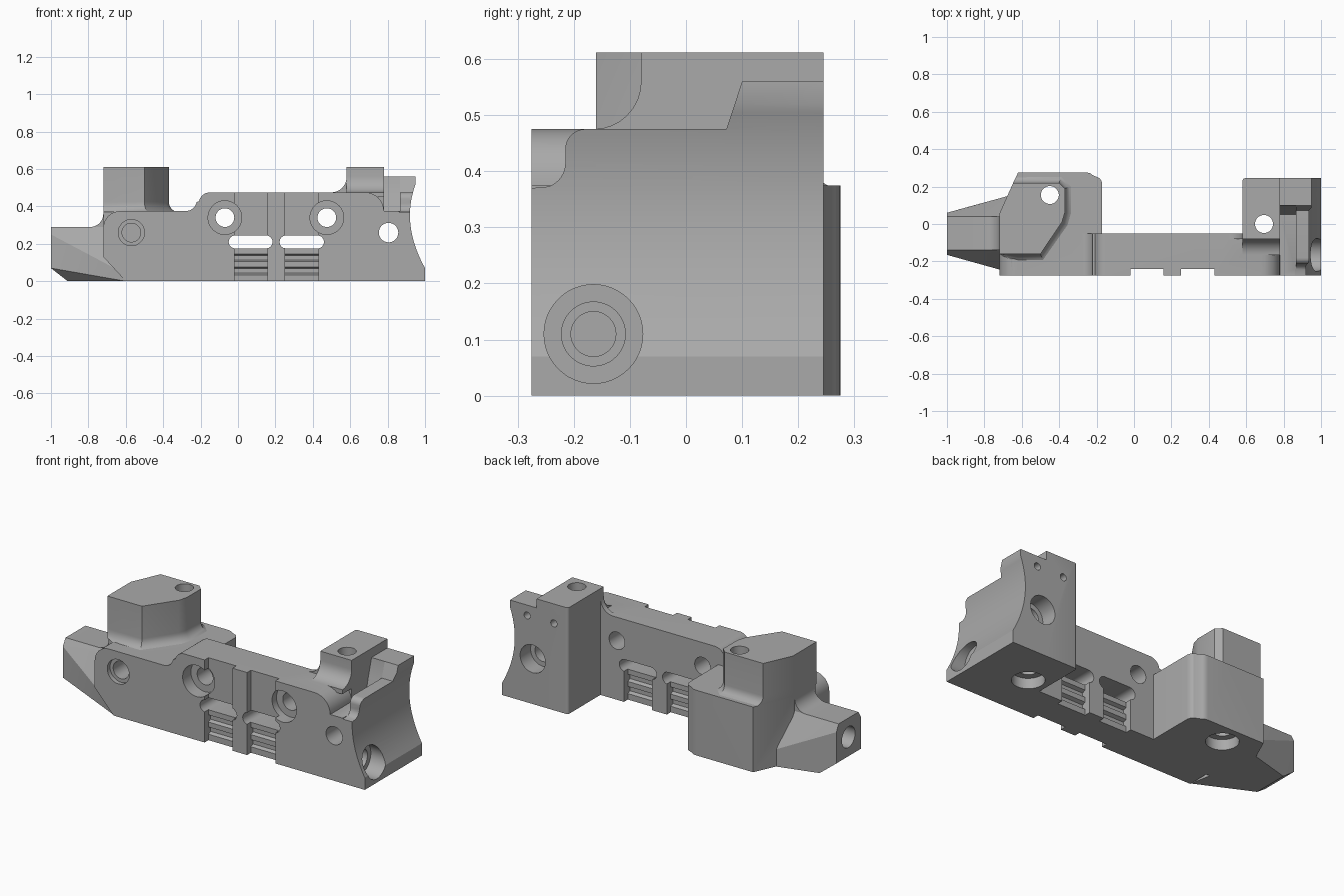
import bpy, bmesh
from math import sin, cos, pi, radians
from mathutils import Vector
from mathutils.geometry import interpolate_bezier

if "Cube" in bpy.data.objects:
    bpy.data.objects.remove(bpy.data.objects["Cube"])

grey = bpy.data.materials.new("plain_grey")
grey.use_nodes = True
grey.diffuse_color = (0.4, 0.4, 0.4, 1)
grey.node_tree.nodes["Principled BSDF"].inputs["Base Color"].default_value = grey.diffuse_color


def make_object(name, bm):
    bmesh.ops.recalc_face_normals(bm, faces=bm.faces)
    mesh = bpy.data.meshes.new(name)
    bm.to_mesh(mesh)
    bm.free()
    mesh.materials.append(grey)
    obj = bpy.data.objects.new(name, mesh)
    bpy.context.collection.objects.link(obj)
    return obj


def loft(name, rings):
    """Closed solid through a stack of rings with equal point counts."""
    bm = bmesh.new()
    loops = [[bm.verts.new(p) for p in ring] for ring in rings]
    count = len(loops[0])
    for low, high in zip(loops, loops[1:]):
        for i in range(count):
            j = (i + 1) % count
            bm.faces.new((low[i], low[j], high[j], high[i]))
    bm.faces.new(loops[0])
    bm.faces.new(loops[-1])
    return make_object(name, bm)


def place(axis, a, b, depth):
    return {"x": (depth, a, b), "y": (a, depth, b), "z": (a, b, depth)}[axis]


def prism(name, axis, outline, low, high):
    return loft(name, [[place(axis, a, b, d) for a, b in outline] for d in (low, high)])


def arc(a, b, radius, start, end, steps=8):
    angles = [radians(start + (end - start) * i / steps) for i in range(steps + 1)]
    return [(a + radius * cos(t), b + radius * sin(t)) for t in angles]


def box(a0, a1, b0, b1):
    return [(a0, b0), (a1, b0), (a1, b1), (a0, b1)]


def apply_boolean(target, other, operation):
    mod = target.modifiers.new("join", "BOOLEAN")
    mod.operation, mod.solver, mod.object = operation, "EXACT", other
    bpy.context.view_layer.objects.active = target
    bpy.ops.object.modifier_apply(modifier=mod.name)
    bpy.data.objects.remove(other)


FRONT, BACK, PLATE_BACK = -.275, .245, -.05

# Long front plate, from the nose end to the towers
outline = ([(-.6, 0), (.8, 0), (.8, .375), (.78, .375)]
           + arc(.68, .375, .1, 0, 90)
           + arc(-.15, .415, .06, 90, 170) + arc(-.28, .435, .06, -10, -90)
           + arc(-.63, .285, .09, 90, 180) + [(-.72, .13)])
body = prism("mount_body", "y", outline, FRONT, PLATE_BACK)

# Right end block with a hollow end face
end_curve = interpolate_bezier(Vector((.95, .52)), Vector((.905, .4)),
                               Vector((.9, .25)), Vector((1, .07)), 24)
end_block = prism("end_block", "y", [(.78, 0), (.78, .56), (.95, .56)]
                  + [tuple(p) for p in end_curve] + [(1, 0)], FRONT, BACK)
ridge = ([(-.3, .37), (FRONT, .37)] + arc(-.26, .415, .045, -70, 0)
         + arc(-.18, .44, .035, 180, 90)
         + [(.072, .475), (.1, .56), (.3, .56), (.3, .7), (-.3, .7)])
apply_boolean(end_block, prism("ridge_cut", "x", ridge, .86, 1.1), "DIFFERENCE")
pocket = [(-.3, .375), (.05, .375), (.072, .46), (.1, .555), (.1, .7), (-.3, .7)]
apply_boolean(end_block, prism("pocket_cut", "x", pocket, .7, .865), "DIFFERENCE")

# Left block footprint, cut under its front corner by the nose
left_block = prism("left_block", "z",
                   [(-.72, -.15), (-.17, -.15)] + arc(-.22, .21, .05, 0, 45, 4)
                   + arc(-.255, .225, .05, 45, 90, 4) + [(-.62, .275), (-.72, .055)],
                   0, .375)

# Left tower: footprint corners, each with the direction its base flares to
corners = [(-.72, -.16, 0, 0), (-.62, -.16, 0, -1), (-.5, -.16, .4, -1),
           (-.385, .01, .9, -.5), (-.37, .06, 1, -.1), (-.37, .19, 1, .3),
           (-.4, .22, .3, 1), (-.646, .22, .45, .9), (-.72, .055, 0, 0)]
FLARE = .055
rings = []
for step in range(9):
    t = step / 8 * pi / 2
    out, z = FLARE * (1 - sin(t)), .37 + FLARE * (1 - cos(t))
    rings.append([(x + dx * out, y + dy * out, z) for x, y, dx, dy in corners])
rings.append([(x, y, .612) for x, y, dx, dy in corners])
left_tower = loft("left_tower", rings)

# Tapered nose
bm = bmesh.new()
for point in [(-1, -.14, .29), (-1, .04, .29), (-.7, -.14, .29), (-.7, .04, .29),
              (-1, -.165, .25), (-1, .06, .25), (-1, -.165, .07), (-1, .06, .07),
              (-.91, -.12, 0), (-.91, .085, 0), (-.66, -.26, .07), (-.6, -.27, 0),
              (-.7, -.245, .1), (-.68, .148, 0), (-.68, .148, .1)]:
    bm.verts.new(point)
hull = bmesh.ops.convex_hull(bm, input=bm.verts)
loose = set(hull["geom_interior"] + hull["geom_unused"])
bmesh.ops.delete(bm, geom=[v for v in loose if isinstance(v, bmesh.types.BMVert)],
                 context="VERTS")
nose = make_object("nose", bm)
nose_fillet = prism("nose_fillet", "y", arc(-.79, .36, .07, -90, 0)
                    + [(-.7, .36), (-.7, .28), (-.79, .28)], -.14, .04)

# Right tower with curved flares onto the plate
right_tower = prism("right_tower", "z", [(.58, -.08), (.78, -.08)]
                    + [(.78, BACK)] + arc(.595, BACK - .015, .015, 90, 180, 4), 0, .612)
tower_base = prism("tower_base", "z", box(.58, .79, FRONT, 0), 0, .375)
front_flare = prism("front_flare", "x", arc(-.165, .56, .085, -90, 0)
                    + [(-.06, .56), (-.06, .45), (-.165, .45)], .58, .78)
side_flare = prism("side_flare", "y", arc(.5, .555, .08, -90, 0)
                   + [(.6, .555), (.6, .45), (.5, .45)], -.08, PLATE_BACK)

for part in (end_block, left_block, left_tower, nose, nose_fillet,
             right_tower, tower_base, front_flare, side_flare):
    apply_boolean(body, part, "UNION")


def cut(axis, outline, low, high):
    apply_boolean(body, prism("cutter", axis, outline, low, high), "DIFFERENCE")


def drill(axis, a, b, radius, low, high):
    cut(axis, arc(a, b, radius, 0, 352.5, 47), low, high)


# Two ribbed windows: front recess, back recess, long slot and grooves
for x0, x1, s0, s1 in ((-.02, .157, -.05, .185), (.25, .43, .222, .46)):
    cut("y", box(x0, x1, -.1, .6), -.4, -.24)
    cut("y", box(x0, x1, -.1, .21), -.085, 0)
    cut("y", arc(s0 + .035, .21, .035, 90, 270) + arc(s1 - .035, .21, .035, -90, 90), -.4, .1)
    for z in (.055, .125):
        for y, inward in ((-.24, 1), (-.085, -1)):
            cut("x", [(y - inward * .01, z - .025), (y + inward * .02, z - .012),
                      (y + inward * .02, z + .012), (y - inward * .01, z + .025)], x0, x1)

# Counterbored plate holes
for x in (-.07, .475):
    drill("y", x, .34, .09, -.4, -.2)
    drill("y", x, .34, .05, -.3, .1)

# Blind hole in the left block, through hole in the end block
drill("y", -.57, .26, .07, -.4, -.25)
drill("y", -.57, .26, .05, -.3, -.05)
drill("y", .805, .26, .052, -.4, .4)
drill("y", .805, .26, .08, .15, .4)
for x in (.67, .84):
    drill("y", x, .5, .02, .15, .4)

# Vertical bolt holes, counterbored from below
for x, y in ((-.45, .155), (.695, 0)):
    drill("z", x, y, .048, -.1, .8)
    drill("z", x, y, .085, -.1, .06)

# Bores in both ends
drill("x", -.165, .11, .088, .9, 1.1)
drill("x", -.165, .11, .057, .84, 1)
drill("x", -.165, .11, .04, .74, 1)
drill("x", -.05, .18, .06, -1.1, -.8)

bpy.ops.object.select_all(action="DESELECT")
body.select_set(True)
bpy.context.view_layer.objects.active = body
bpy.ops.object.shade_smooth_by_angle(angle=radians(25))
